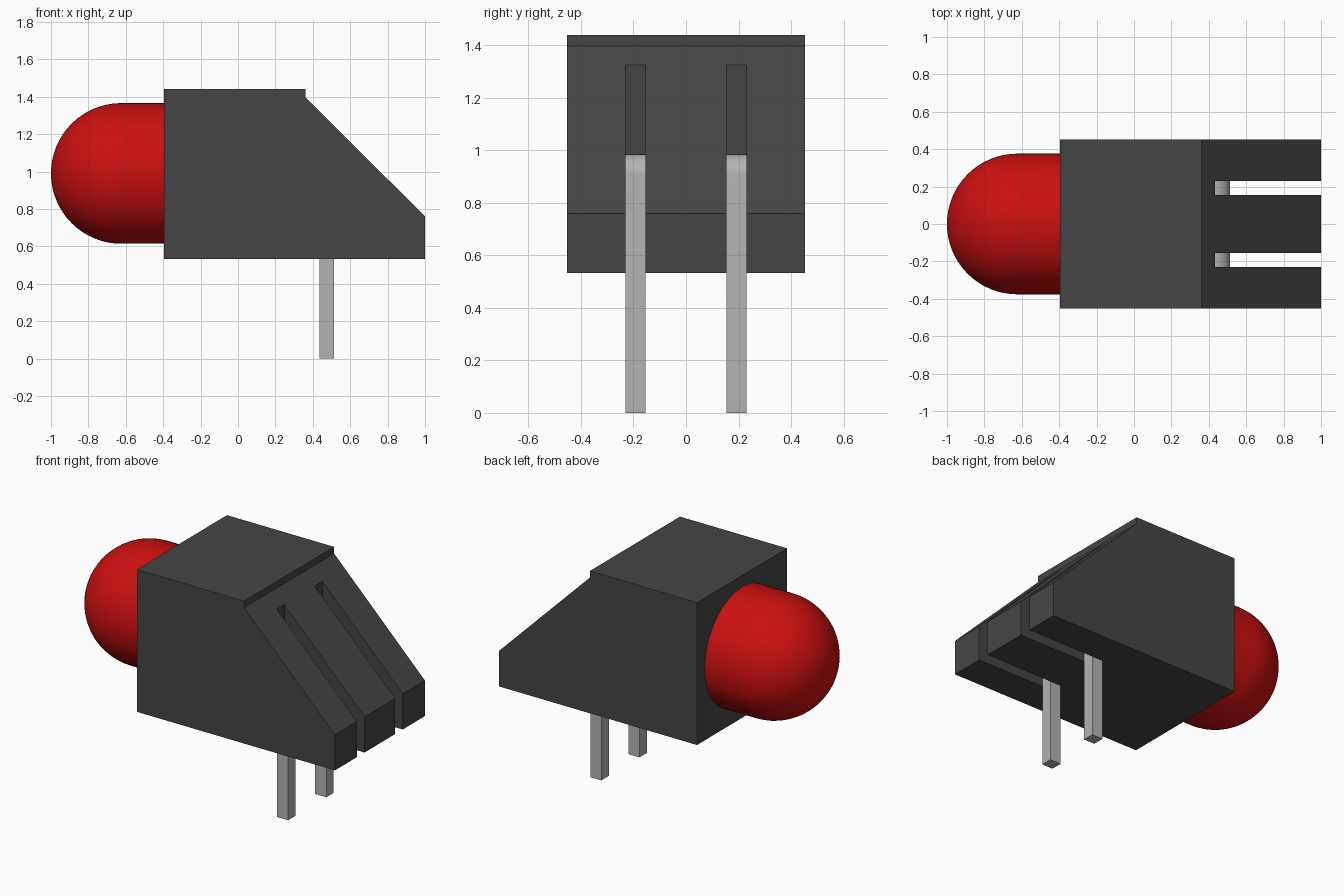
import bpy, bmesh, math
from mathutils import Vector, Matrix

if "Cube" in bpy.data.objects:
    bpy.data.objects.remove(bpy.data.objects["Cube"])


def material(name, rgb):
    m = bpy.data.materials.new(name)
    m.diffuse_color = (*rgb, 1)
    m.use_nodes = True
    m.node_tree.nodes["Principled BSDF"].inputs["Base Color"].default_value = m.diffuse_color
    return m


BLACK = material("dark grey plastic", (0.06, 0.06, 0.06))
RED = material("red lens", (0.60, 0.005, 0.005))
METAL = material("grey metal", (0.45, 0.45, 0.45))


def make_object(name, bm, mat):
    bmesh.ops.recalc_face_normals(bm, faces=bm.faces)
    me = bpy.data.meshes.new(name)
    bm.to_mesh(me)
    bm.free()
    me.materials.append(mat)
    ob = bpy.data.objects.new(name, me)
    bpy.context.collection.objects.link(ob)
    return ob


def add_prism(bm, profile, y0, y1):
    """Extrude an x-z outline from y0 to y1."""
    face = bm.faces.new([bm.verts.new((x, y0, z)) for x, z in profile])
    ext = bmesh.ops.extrude_face_region(bm, geom=[face])
    verts = [v for v in ext["geom"] if isinstance(v, bmesh.types.BMVert)]
    bmesh.ops.translate(bm, verts=verts, vec=(0, y1 - y0, 0))


def smooth(ob, degrees):
    bpy.ops.object.select_all(action='DESELECT')
    ob.select_set(True)
    bpy.context.view_layer.objects.active = ob
    bpy.ops.object.shade_smooth_by_angle(angle=math.radians(degrees))


SLOT_Y, SLOT_W = 0.192, 0.076

# Housing: block with a small step and a sloped back
bm = bmesh.new()
add_prism(bm, [(-0.395, 0.533), (1.0, 0.533), (1.0, 0.76), (0.36, 1.398),
               (0.36, 1.44), (-0.395, 1.44)], -0.453, 0.453)
housing = make_object("housing", bm, BLACK)

# Two slots cut through the sloped end
bm = bmesh.new()
for s in (-1, 1):
    add_prism(bm, [(0.434, 0.4), (1.1, 0.4), (1.1, 1.5), (0.434, 1.5)],
              s * SLOT_Y - SLOT_W / 2, s * SLOT_Y + SLOT_W / 2)
cutter = make_object("slot_cutter", bm, BLACK)
cutter.hide_render = True
cutter.hide_set(True)
cut = housing.modifiers.new("slots", 'BOOLEAN')
cut.operation = 'DIFFERENCE'
cut.solver = 'EXACT'
cut.object = cutter

# Lens: cylinder with a domed tip, revolved about the x axis
R, CX, CZ, N = 0.376, -0.624, 0.99, 16
bm = bmesh.new()
outline = [(-0.38, 0), (-0.38, R)]
outline += [(CX - R * math.sin(i / N * math.pi / 2),
             R * math.cos(i / N * math.pi / 2)) for i in range(N + 1)]
verts = [bm.verts.new((x, 0, CZ + r)) for x, r in outline]
edges = [bm.edges.new(p) for p in zip(verts, verts[1:])]
bmesh.ops.spin(bm, geom=verts + edges, cent=(0, 0, CZ), axis=(1, 0, 0),
               angle=math.tau, steps=64, use_merge=True)
bmesh.ops.remove_doubles(bm, verts=bm.verts, dist=0.0005)
smooth(make_object("lens", bm, RED), 40)

# Leads: square pins with a rounded bend turning into the housing
BX, BZ, T = 0.436, 0.907, 0.078
bend = [(BX + T * math.sin(i / 10 * math.pi / 2),
         BZ + T * math.cos(i / 10 * math.pi / 2)) for i in range(11)]
pin = [(0.36, BZ), (0.36, BZ + T)] + bend + [(BX + T, 0), (BX, 0), (BX, BZ)]
for s, name in ((-1, "front_lead"), (1, "back_lead")):
    bm = bmesh.new()
    half = SLOT_W / 2 - 0.0005
    add_prism(bm, pin, s * SLOT_Y - half, s * SLOT_Y + half)
    smooth(make_object(name, bm, METAL), 30)
